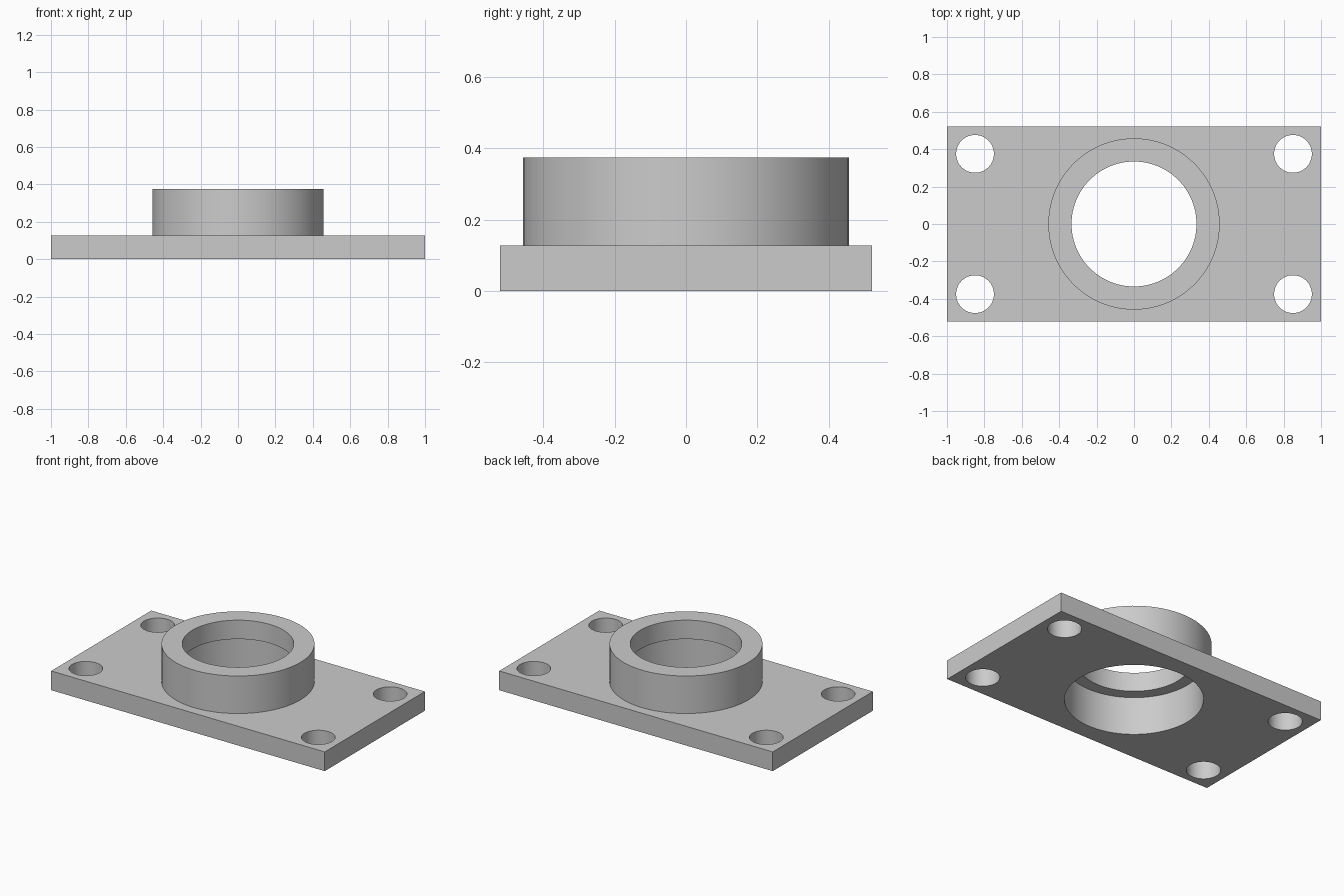
import bpy
import math

cube = bpy.data.objects.get("Cube")
if cube:
    bpy.data.objects.remove(cube, do_unlink=True)

PLATE_H, TOTAL_H, LEDGE_Z = 0.127, 0.375, 0.25

steel = bpy.data.materials.new("grey metal")
steel.use_nodes = True
GREY = (0.6, 0.6, 0.6, 1)
steel.diffuse_color = GREY
steel.node_tree.nodes["Principled BSDF"].inputs["Base Color"].default_value = GREY


def cylinder(name, radius, z0, z1, x=0, y=0, sides=96):
    bpy.ops.mesh.primitive_cylinder_add(
        vertices=sides, radius=radius, depth=z1 - z0, location=(x, y, (z0 + z1) / 2))
    obj = bpy.context.object
    obj.name = name
    obj.data.materials.append(steel)
    return obj


def combine(target, tool, operation):
    bpy.context.view_layer.objects.active = target
    mod = target.modifiers.new(operation.lower(), "BOOLEAN")
    mod.operation = operation
    mod.solver = "EXACT"
    mod.object = tool
    bpy.ops.object.modifier_apply(modifier=mod.name)
    bpy.data.objects.remove(tool, do_unlink=True)


# Rectangular base plate
bpy.ops.mesh.primitive_cube_add(size=1, location=(0, 0, PLATE_H / 2))
flange = bpy.context.object
flange.name = "flange_plate_with_collar"
flange.scale = (2, 1.045, PLATE_H)
bpy.ops.object.transform_apply(location=True, rotation=False, scale=True)
flange.data.materials.append(steel)

# Raised round collar
combine(flange, cylinder("collar", 0.458, 0.05, TOTAL_H), "UNION")

# Through bore, with a wider seat cut from below
combine(flange, cylinder("bore", 0.334, 0.15, 0.5), "DIFFERENCE")
combine(flange, cylinder("bearing_seat", 0.41, -0.1, LEDGE_Z), "DIFFERENCE")

# Corner bolt holes
for x in (-0.85, 0.85):
    for y in (-0.375, 0.375):
        combine(flange, cylinder("bolt_hole", 0.101, -0.1, 0.3, x, y, 64), "DIFFERENCE")

bpy.ops.object.select_all(action="DESELECT")
flange.select_set(True)
bpy.context.view_layer.objects.active = flange
bpy.ops.object.shade_smooth_by_angle(angle=math.radians(30))
